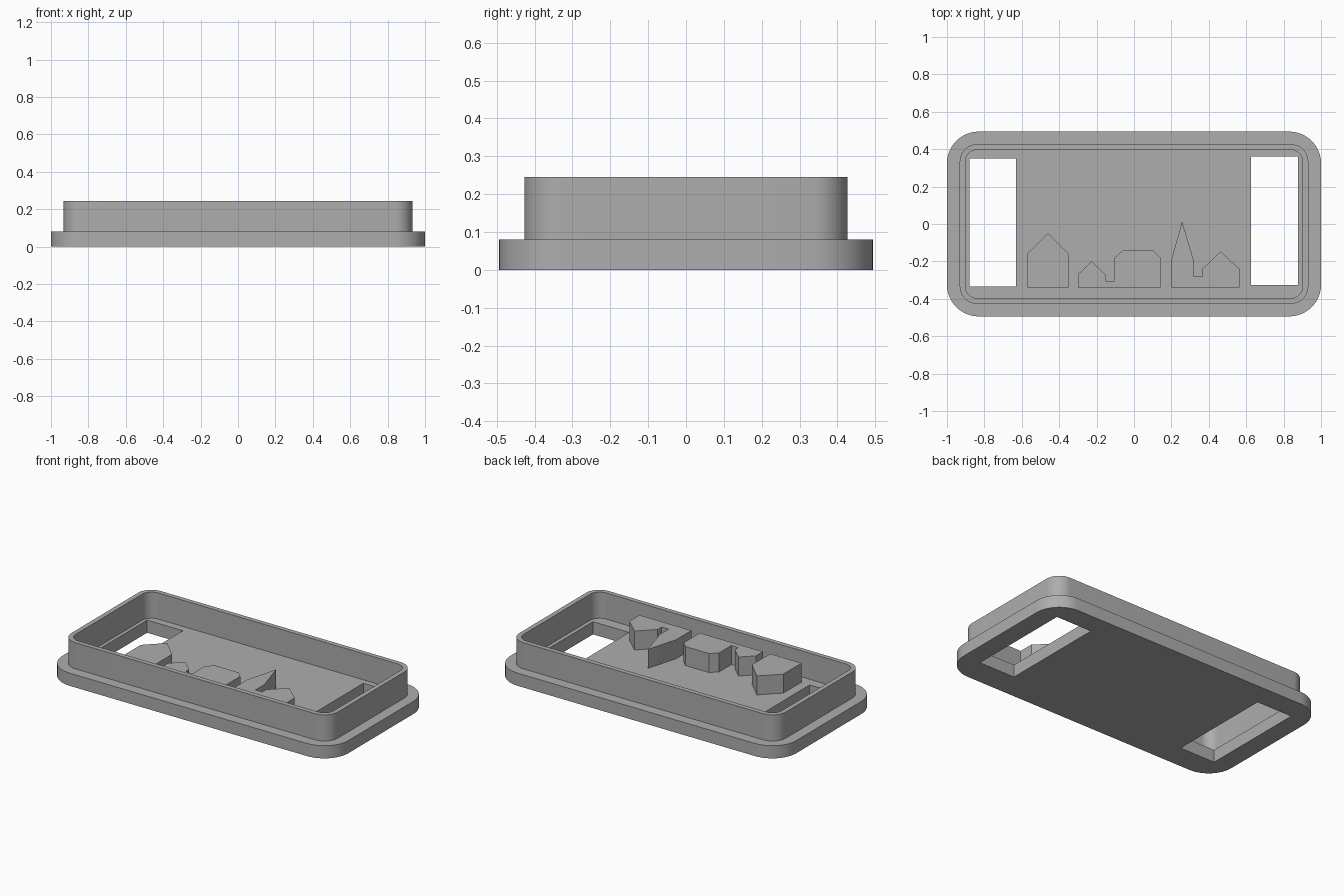
import bpy, bmesh, math

cube = bpy.data.objects.get("Cube")
if cube:
    bpy.data.objects.remove(cube, do_unlink=True)

GREY = (0.42, 0.42, 0.42, 1)
grey = bpy.data.materials.new("plain grey")
grey.use_nodes = True
grey.diffuse_color = GREY
grey.node_tree.nodes["Principled BSDF"].inputs["Base Color"].default_value = GREY

FLOOR = 0.08
RIM = 0.245
HOUSE_TOP = 0.2
GROUND = -0.34


def rounded(hx, hy, r, steps=12):
    """Outline of a rectangle with round corners."""
    pts = []
    for i, (sx, sy) in enumerate([(1, 1), (-1, 1), (-1, -1), (1, -1)]):
        for k in range(steps + 1):
            a = math.pi / 2 * (i + k / steps)
            pts.append((sx * (hx - r) + r * math.cos(a), sy * (hy - r) + r * math.sin(a)))
    return pts


def rect(x0, x1, y0, y1):
    return [(x0, y0), (x1, y0), (x1, y1), (x0, y1)]


def slab(name, z0, z1, outline, *holes):
    """Extrude an outline, with optional holes, from z0 to z1."""
    bm = bmesh.new()
    edges = []
    for loop in (outline, *holes):
        vs = [bm.verts.new((x, y, z0)) for x, y in loop]
        edges += [bm.edges.new((a, b)) for a, b in zip(vs, vs[1:] + vs[:1])]
    bmesh.ops.triangle_fill(bm, edges=edges, use_beauty=True)
    top = bmesh.ops.extrude_face_region(bm, geom=bm.faces[:], use_keep_orig=True)
    moved = [g for g in top["geom"] if isinstance(g, bmesh.types.BMVert)]
    bmesh.ops.translate(bm, verts=moved, vec=(0, 0, z1 - z0))
    bmesh.ops.recalc_face_normals(bm, faces=bm.faces)
    mesh = bpy.data.meshes.new(name)
    bm.to_mesh(mesh)
    bm.free()
    mesh.materials.append(grey)
    obj = bpy.data.objects.new(name, mesh)
    bpy.context.collection.objects.link(obj)
    bpy.ops.object.select_all(action="DESELECT")
    obj.select_set(True)
    bpy.context.view_layer.objects.active = obj
    bpy.ops.object.shade_smooth_by_angle(angle=math.radians(30))
    return obj


# Base plate with two rectangular windows
slab("base_plate", 0, FLOOR, rounded(1, 0.494, 0.17),
     rect(-0.88, -0.63, -0.335, 0.35), rect(0.625, 0.878, -0.325, 0.36))

# Thin upright rim
slab("rim_wall", FLOOR, RIM, rounded(0.932, 0.427, 0.095), rounded(0.902, 0.397, 0.065))

# Skyline blocks: each roofline runs left to right above the ground line
rooflines = {
    "tall_house": [(-0.57, -0.158), (-0.46, -0.05), (-0.35, -0.158)],
    "cottage_and_hall": [(-0.3, -0.27), (-0.227, -0.2), (-0.152, -0.27), (-0.152, -0.305),
                         (-0.104, -0.305), (-0.104, -0.18), (-0.06, -0.142),
                         (0.104, -0.142), (0.142, -0.18)],
    "steeple_and_house": [(0.2, -0.19), (0.257, 0.013), (0.318, -0.19), (0.318, -0.28),
                          (0.366, -0.28), (0.366, -0.24), (0.463, -0.147), (0.564, -0.24)],
}
for name, roof in rooflines.items():
    outline = [(roof[0][0], GROUND)] + roof + [(roof[-1][0], GROUND)]
    slab(name, FLOOR, HOUSE_TOP, outline)
